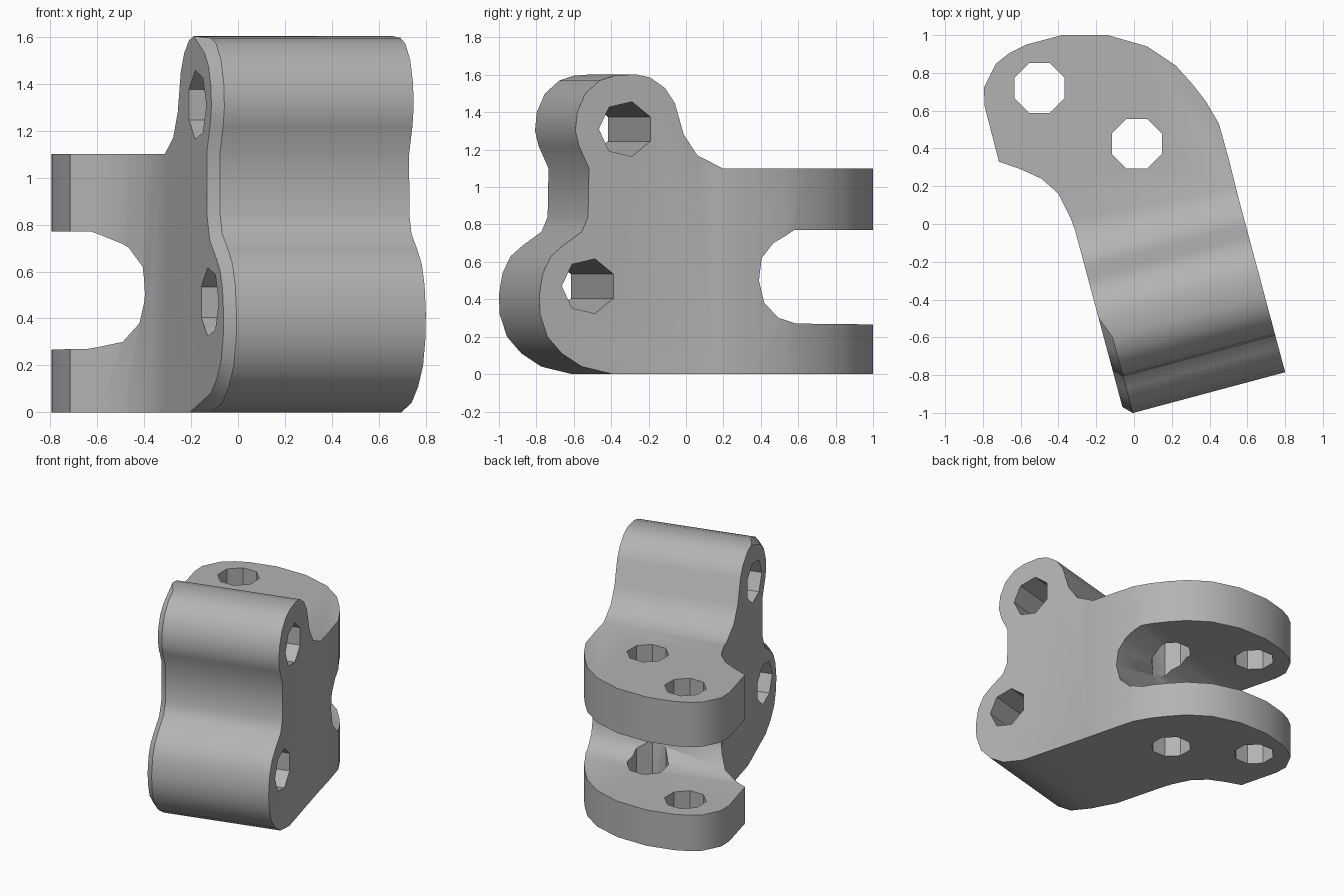
import bpy, bmesh
from math import radians, cos, sin, pi
from mathutils import Matrix

cube = bpy.data.objects.get("Cube")
if cube:
    bpy.data.objects.remove(cube, do_unlink=True)

grey = bpy.data.materials.new("plain grey")
grey.use_nodes = True
grey.diffuse_color = (0.45, 0.45, 0.45, 1)
grey.node_tree.nodes["Principled BSDF"].inputs["Base Color"].default_value = (0.45, 0.45, 0.45, 1)

TURN = Matrix.Rotation(radians(15), 4, 'Z')  # the whole front block is turned


def prism(name, points, start, end, sideways, chamfer=0):
    """Extrude a plan upward, or a (depth, height) profile along the turned width."""
    bm = bmesh.new()
    place = (lambda p, t: (t, p[0], p[1])) if sideways else (lambda p, t: (p[0], p[1], t))
    face = bm.faces.new([bm.verts.new(place(p, start)) for p in points])
    grown = bmesh.ops.extrude_face_region(bm, geom=[face])["geom"]
    for v in grown:
        if isinstance(v, bmesh.types.BMVert):
            v.co[0 if sideways else 2] = end
    if chamfer:
        edges = [e for e in bm.edges
                 if all(abs(v.co.x - start) < 1e-4 and v.co.y < -0.5 for v in e.verts)]
        bmesh.ops.bevel(bm, geom=edges, offset=chamfer, segments=1, affect='EDGES')
    if sideways:
        bm.transform(TURN)
    bmesh.ops.recalc_face_normals(bm, faces=bm.faces)
    mesh = bpy.data.meshes.new(name)
    bm.to_mesh(mesh)
    bm.free()
    mesh.materials.append(grey)
    obj = bpy.data.objects.new(name, mesh)
    bpy.context.collection.objects.link(obj)
    return obj


def ring(cx, cy, r, sides):
    return [(cx + r * cos(2 * pi * (i + 0.5) / sides), cy + r * sin(2 * pi * (i + 0.5) / sides))
            for i in range(sides)]


def combine(target, tool, operation):
    bpy.ops.object.select_all(action='DESELECT')
    bpy.context.view_layer.objects.active = target
    target.select_set(True)
    mod = target.modifiers.new(operation.lower(), 'BOOLEAN')
    mod.operation, mod.solver, mod.object = operation, 'EXACT', tool
    bpy.ops.object.modifier_apply(modifier=mod.name)
    bpy.data.objects.remove(tool, do_unlink=True)


# Front block: two stacked rounded bosses with a waist between them
block_profile = [
    (0.05, 0), (-0.56, 0), (-0.73, 0.04), (-0.84, 0.11), (-0.92, 0.2), (-0.96, 0.32),
    (-0.965, 0.42), (-0.945, 0.54), (-0.9, 0.63), (-0.83, 0.69), (-0.73, 0.76),
    (-0.695, 0.84), (-0.69, 1.1), (-0.745, 1.22), (-0.765, 1.3), (-0.755, 1.4),
    (-0.71, 1.5), (-0.63, 1.57), (-0.55, 1.595), (-0.43, 1.603), (-0.35, 1.585),
    (-0.27, 1.53), (-0.215, 1.45), (-0.165, 1.28), (-0.09, 1.17), (0.05, 1.1)]
bracket = prism("bracket", block_profile, -0.31, 0.57, True, chamfer=0.045)

# Rear lug: curved plan, later split by the slot into two plates
lug_plan = [
    (-0.18, -0.3), (-0.31, -0.04), (-0.335, 0.03), (-0.4, 0.16), (-0.49, 0.24),
    (-0.6, 0.29), (-0.715, 0.33), (-0.79, 0.62), (-0.795, 0.72), (-0.73, 0.85),
    (-0.66, 0.905), (-0.57, 0.95), (-0.38, 1), (-0.14, 1), (0.07, 0.94), (0.22, 0.84),
    (0.31, 0.74), (0.38, 0.65), (0.45, 0.53), (0.5, 0.35), (0.55, 0.15), (0.5, -0.2)]
lug = prism("rear_lug", lug_plan, 0, 1.1, False)
combine(bracket, lug, 'UNION')

# Round-ended slot between the plates
slot_profile = [
    (1.6, 0.26), (0.46, 0.27), (0.36, 0.3), (0.28, 0.38), (0.25, 0.5), (0.265, 0.62),
    (0.33, 0.7), (0.45, 0.77), (1.6, 0.77)]
combine(bracket, prism("slot_cutter", slot_profile, -2, 2, True), 'DIFFERENCE')

# Cross holes through the bosses, then upright holes through both plates
for depth, height in ((-0.485, 1.31), (-0.69, 0.47)):
    combine(bracket, prism("cross_hole_cutter", ring(depth, height, 0.15, 7), -1, 1, True), 'DIFFERENCE')
for x, y in ((-0.5, 0.72), (0.015, 0.425)):
    combine(bracket, prism("upright_hole_cutter", ring(x, y, 0.143, 8), -1, 2, False), 'DIFFERENCE')

bracket.select_set(True)
bpy.context.view_layer.objects.active = bracket
bpy.ops.object.shade_smooth_by_angle(angle=radians(32))
